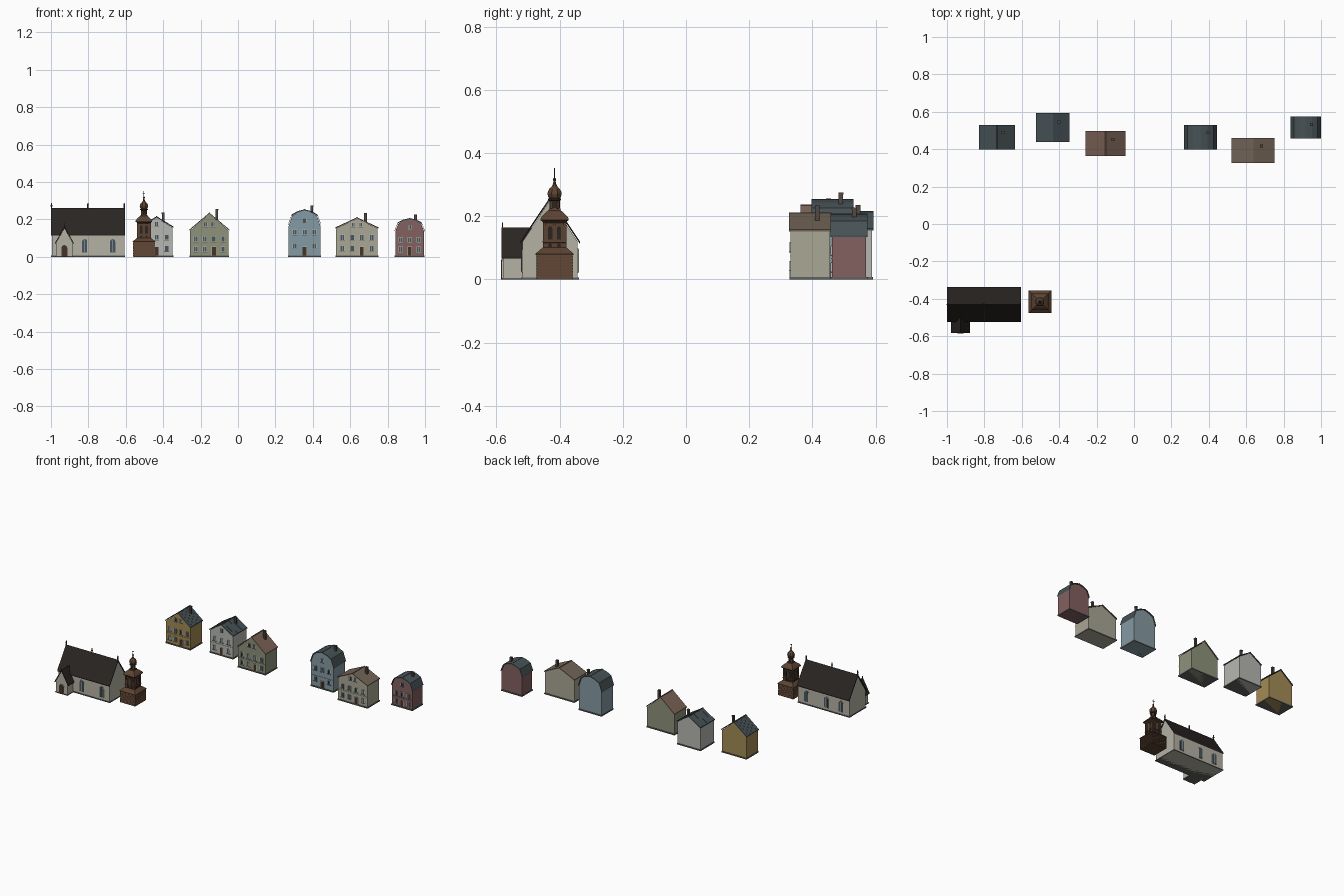
import bpy, bmesh, math
from mathutils import Matrix

if "Cube" in bpy.data.objects:
    bpy.data.objects.remove(bpy.data.objects["Cube"])

mats = {}
PALETTE = dict(
    stone=(.12, .12, .11), cream=(.46, .445, .37), dark=(.022, .018, .016), glass=(.06, .09, .115),
    frame=(.50, .49, .43), wood=(.105, .056, .032), darkwood=(.06, .034, .02), teal=(.062, .083, .09),
    tile=(.20, .125, .095), brown=(.165, .125, .092), brick=(.085, .065, .055), metal=(.06, .052, .045),
    yellow=(.37, .26, .09), white=(.47, .47, .44), green=(.27, .29, .195),
    blue=(.235, .325, .37), sand=(.40, .385, .30), red=(.23, .115, .115))


def finish(name, bm, col):
    bmesh.ops.recalc_face_normals(bm, faces=bm.faces)
    me = bpy.data.meshes.new(name)
    bm.to_mesh(me)
    bm.free()
    if col not in mats:
        mats[col] = bpy.data.materials.new(col)
        mats[col].diffuse_color = (*PALETTE[col], 1)
    me.materials.append(mats[col])
    ob = bpy.data.objects.new(name, me)
    bpy.context.collection.objects.link(ob)
    return ob


def prism(name, pts, a, b, col, axis='y'):
    """Extrude a (u, z) outline from a to b along x or y."""
    bm = bmesh.new()
    ends = []
    for t in (a, b):
        ends.append([bm.verts.new((u, t, z) if axis == 'y' else (t, u, z)) for u, z in pts])
    bm.faces.new(ends[0])
    bm.faces.new(ends[1])
    n = len(pts)
    for i in range(n):
        j = (i + 1) % n
        bm.faces.new((ends[0][i], ends[0][j], ends[1][j], ends[1][i]))
    return finish(name, bm, col)


def box(name, x0, x1, y0, y1, z0, z1, col):
    return prism(name, [(x0, z0), (x1, z0), (x1, z1), (x0, z1)], y0, y1, col)


def stack(name, cx, cy, rings, sides, col):
    """Stack of n-sided rings given as (half width across flats, z)."""
    bm = bmesh.new()
    prev = None
    for r, z in rings:
        R = r / math.cos(math.pi / sides)
        cur = [bm.verts.new((cx + R * math.cos(2 * math.pi * (i + .5) / sides),
                             cy + R * math.sin(2 * math.pi * (i + .5) / sides), z)) for i in range(sides)]
        if prev:
            for i in range(sides):
                j = (i + 1) % sides
                bm.faces.new((prev[i], prev[j], cur[j], cur[i]))
        else:
            bm.faces.new(cur)
        prev = cur
    bm.faces.new(prev)
    return finish(name, bm, col)


def arch(cx, w, z0, z1, n=6):
    """Round-headed opening outline."""
    r = w / 2
    return [(cx - r, z0), (cx + r, z0)] + [
        (cx + r * math.cos(math.pi * i / n), z1 - r + r * math.sin(math.pi * i / n)) for i in range(n + 1)]


def roof_outline(c, prof, t):
    """Band of thickness t above a half profile of (offset, z), mirrored about c."""
    line = [(c - u, z) for u, z in prof] + [(c + u, z) for u, z in reversed(prof[:-1])]
    return line + [(u, z + t) for u, z in reversed(line)]


def window(name, x, z, w, h, y):
    box(name + "_frame", x - w / 2, x + w / 2, y - .003, y + .002, z - h / 2, z + h / 2, 'frame')
    for s in (-1, 1):
        box(name + "_pane", x + s * w * .22 - w * .18, x + s * w * .22 + w * .18, y - .004, y,
            z - h * .42, z + h * .42, 'glass')
    box(name + "_sill", x - w * .6, x + w * .6, y - .005, y + .002, z - h / 2 - .003, z - h / 2, 'stone')


def house(n, x0, x1, y0, y1, eave, top, wall, roof, chim, ctop, cols, gambrel=False, seams=False):
    p = f"house_{n}_"
    c, hw = (x0 + x1) / 2, (x1 - x0) / 2
    t = .006
    rise = top - t - eave
    if gambrel:
        prof = [(hw, eave), (hw * .78, eave + rise * .66), (hw * .42, eave + rise * .88), (0, top - t)]
    else:
        prof = [(hw, eave), (0, top - t)]
    # walls follow the underside of the roof
    half = [(u * (hw - .004) / hw, z) for u, z in prof]
    body = [(c - hw + .004, 0)] + [(c - u, z) for u, z in half] + \
           [(c + u, z) for u, z in reversed(half[:-1])] + [(c + hw - .004, 0)]
    prism(p + "walls", body, y0 + .005, y1 - .005, wall)
    box(p + "plinth", x0 + .001, x1 - .001, y0 + .001, y1 - .001, 0, .008, 'stone')
    prism(p + "roof", roof_outline(c, prof, t), y0, y1, roof)
    if seams:
        k = 6
        lifted = [(u, z + t - .001) for u, z in prof]
        for i in range(1, k):
            y = y0 + (y1 - y0) * i / k
            prism(p + "roof_seam", roof_outline(c, lifted, .002), y - .001, y + .001, roof)
    box(p + "ridge", c - .003, c + .003, y0, y1, top - .004, top + .001, roof)
    # chimney with cap
    cx, cy = chim
    box(p + "chimney", cx - .007, cx + .007, cy - .007, cy + .007, eave, ctop - .004, 'brick')
    box(p + "chimney_cap", cx - .008, cx + .008, cy - .008, cy + .008, ctop - .006, ctop, 'brick')
    # front windows, door and string course
    yf = y0 + .005
    step = 2 * hw / (cols + .4)
    door = cols // 2
    for i in range(cols):
        x = c + (i - (cols - 1) / 2) * step
        window(p + "upper_window", x, eave * (.8 if n == 4 else .68), .023, .03, yf)
        if i == door:
            box(p + "door_frame", x - .012, x + .012, yf - .003, yf + .002, .008, .055, 'frame')
            box(p + "door", x - .010, x + .010, yf - .004, yf, .008, .052, 'darkwood')
        else:
            window(p + "lower_window", x, eave * (.36 if n == 4 else .29), .023, .03, yf)
    for s in ([-1, 1] if cols == 4 else [0]):
        window(p + "gable_window", c + s * .02, eave + rise * .36, .019, .024, yf)
    box(p + "string_course", x0 + .004, x1 - .004, yf - .002, yf + .002, eave * .48, eave * .48 + .003, wall)


# row of gabled town houses
house(1, -.829, -.637, .397, .53, .152, .233, 'yellow', 'teal', (-.70, .488), .252, 4, seams=True)
house(2, -.525, -.345, .439, .593, .155, .216, 'white', 'teal', (-.40, .545), .236, 3, seams=True)
house(3, -.26, -.046, .363, .496, .14, .236, 'green', 'tile', (-.113, .451), .256, 4)
house(4, .267, .445, .397, .53, .165, .254, 'blue', 'teal', (.395, .49), .275, 3, gambrel=True)
house(5, .521, .751, .326, .461, .152, .211, 'sand', 'brown', (.682, .416), .234, 4)
house(6, .837, .999, .457, .575, .135, .207, 'red', 'teal', (.949, .532), .227, 3, gambrel=True)

# church nave
cy = -.43
prism("church_nave", [(cy - .087, 0), (cy + .087, 0), (cy + .087, .12), (cy, .252), (cy - .087, .12)],
      -.995, -.608, 'cream', 'x')
box("church_plinth", -.999, -.605, cy - .091, cy + .091, 0, .006, 'stone')
prism("church_roof", roof_outline(cy, [(.094, .113), (0, .253)], .008), -1, -.604, 'dark', 'x')
for x in (-.997, -.803, -.608):
    stack("ridge_finial", x, cy, [(.004, .255), (.003, .268), (.005, .271), (.002, .289)], 6, 'metal')

# arched nave windows on both long sides
for x, sides in ((-.93, (1,)), (-.82, (-1, 1)), (-.67, (-1, 1))):
    for s in sides:
        y = cy + s * .087
        prism("nave_window_frame", arch(x, .034, .02, .098), y - .002, y + .002, 'frame')
        prism("nave_window", arch(x, .028, .023, .095), y - .004, y + .004, 'glass')
        box("window_bar", x - .001, x + .001, y - .005, y + .005, .025, .092, 'frame')

# porch
px = -.928
prism("porch_walls", [(px - .044, 0), (px + .044, 0), (px + .044, .076), (px, .155), (px - .044, .076)],
      -.58, -.50, 'cream')
prism("porch_roof", roof_outline(px, [(.051, .066), (0, .157)], .007), -.584, -.462, 'dark')
box("porch_plinth", px - .047, px + .047, -.584, -.51, 0, .005, 'stone')
prism("porch_door_surround", arch(px, .038, 0, .067), -.583, -.578, 'frame')
prism("porch_door", arch(px, .032, 0, .063), -.585, -.578, 'darkwood')
stack("porch_finial", px, -.581, [(.002, .16), (.001, .18)], 6, 'metal')

# bell tower: square stages, boarded base
tx, ty = -.503, -.416
stack("tower_base", tx, ty, [(.056, 0), (.056, .078)], 4, 'wood')
for i in range(8):
    z = .003 + i * .0095
    stack("base_board", tx, ty, [(.0585, z), (.057, z + .008)], 4, 'wood')
stack("tower_skirt_roof", tx, ty, [(.06, .078), (.061, .081), (.040, .099), (.037, .101)], 4, 'wood')
stack("tower_body", tx, ty, [(.034, .098), (.032, .182)], 4, 'wood')
stack("tower_gallery_rail", tx, ty, [(.037, .116), (.038, .117), (.038, .121), (.035, .122)], 4, 'wood')
stack("tower_cornice", tx, ty, [(.034, .178), (.039, .184), (.044, .187), (.044, .191)], 4, 'darkwood')
stack("tower_upper_roof", tx, ty, [(.045, .191), (.040, .200), (.028, .212), (.019, .219), (.018, .224)], 4, 'wood')


def on_four_sides(make):
    for k in range(4):
        ob = make()
        ob.data.transform(Matrix.Translation((tx, ty, 0)) @ Matrix.Rotation(k * math.pi / 2, 4, 'Z'))


# belfry openings, posts and gallery openings repeated on each face
for u in (-.014, .014):
    on_four_sides(lambda: prism("belfry_frame", arch(u, .022, .124, .172), -.036, -.03, 'wood'))
    on_four_sides(lambda: prism("belfry_opening", arch(u, .014, .126, .168), -.037, -.03, 'dark'))
    on_four_sides(lambda: prism("gallery_opening", arch(u, .012, .102, .114), -.036, -.03, 'dark'))
for u in (-.031, 0, .031):
    on_four_sides(lambda: box("tower_post", u - .003, u + .003, -.037, -.03, .099, .18, 'wood'))

# lantern, onion dome and spire
stack("lantern", tx, ty, [(.015, .22), (.015, .252)], 8, 'wood')
on_four_sides(lambda: prism("lantern_opening", arch(0, .009, .226, .248), -.0165, -.01, 'dark'))
stack("lantern_cornice", tx, ty, [(.015, .248), (.021, .252), (.021, .255), (.016, .257)], 8, 'darkwood')
stack("onion_dome", tx, ty, [(.015, .255), (.020, .261), (.0225, .270), (.021, .279), (.016, .287),
      (.009, .294), (.005, .302), (.003, .312)], 8, 'wood')
stack("spire_ball", tx, ty, [(.002, .31), (.005, .314), (.005, .318), (.002, .322)], 8, 'metal')
stack("spire_rod", tx, ty, [(.0015, .31), (.001, .352)], 6, 'metal')
box("spire_vane", tx - .008, tx + .006, ty - .001, ty + .001, .338, .342, 'metal')

for m in bpy.data.materials:
    if m.users and not m.is_grease_pencil:
        m.use_nodes = True
        m.node_tree.nodes["Principled BSDF"].inputs["Base Color"].default_value = m.diffuse_color
